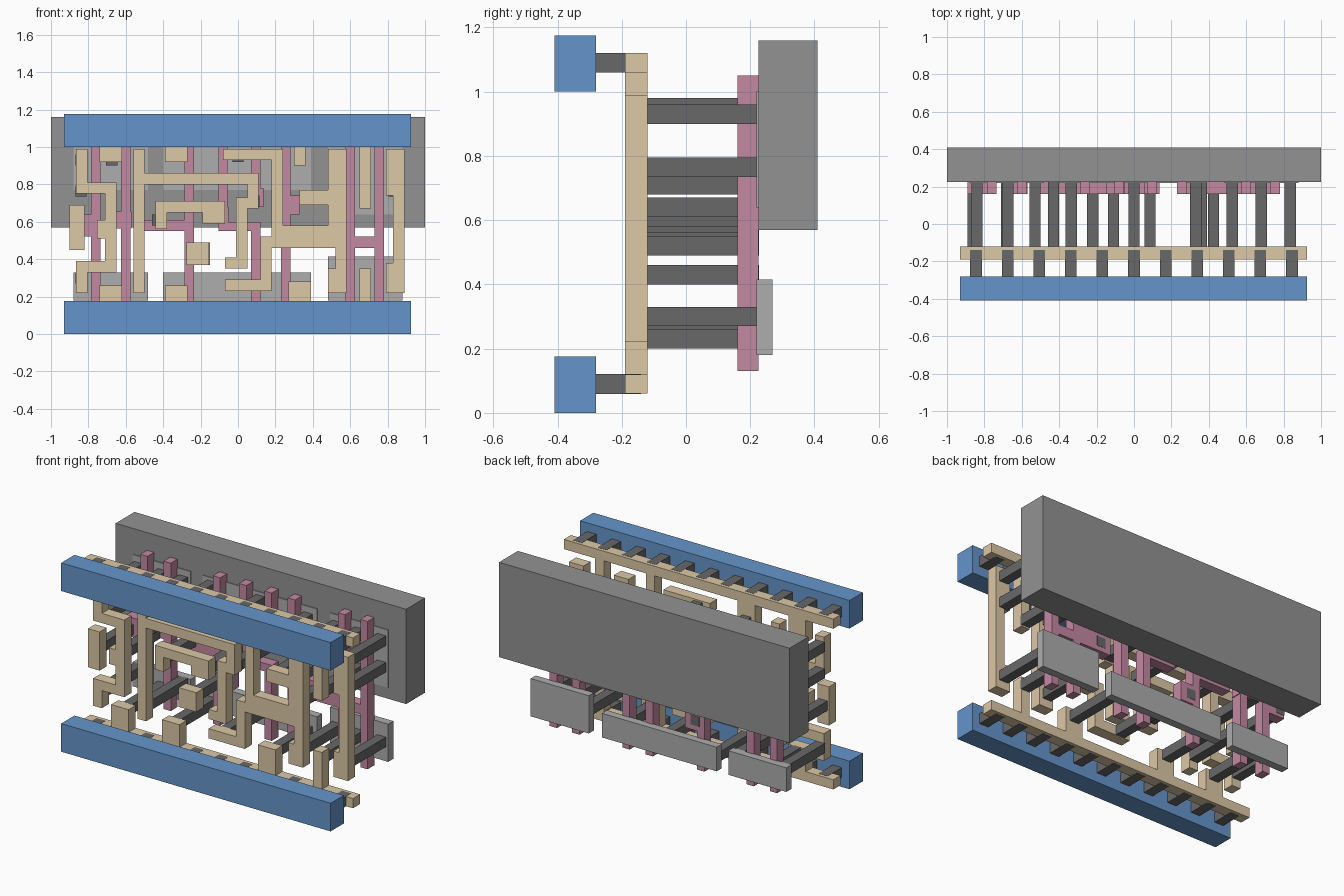
import bpy, bmesh

if "Cube" in bpy.data.objects:
    bpy.data.objects.remove(bpy.data.objects["Cube"])


def mat(name, c):
    m = bpy.data.materials.new(name)
    m.diffuse_color = (*c, 1)
    m.use_nodes = True
    m.node_tree.nodes["Principled BSDF"].inputs["Base Color"].default_value = m.diffuse_color
    return m


BLUE = mat("blue", (0.13, 0.30, 0.60))
SAND = mat("sand", (0.72, 0.58, 0.38))
PINK = mat("pink", (0.55, 0.25, 0.36))
DARK = mat("dark_grey", (0.14, 0.14, 0.14))
LIGHT = mat("light_grey", (0.42, 0.42, 0.42))
MID = mat("mid_grey", (0.29, 0.29, 0.29))


def stroke(w, x, z, *moves):
    """Rectangles along a square-cornered path: moves go up, across, up, across..."""
    h, out = w / 2, []
    for i, d in enumerate(moves):
        nx, nz = (x + d, z) if i % 2 else (x, z + d)
        out.append((min(x, nx) - h, min(z, nz) - h, max(x, nx) + h, max(z, nz) + h))
        x, z = nx, nz
    return out


def plate(name, rects, y0, y1, m):
    """Union of x-z rectangles in hundredths, extruded from y0 to y1."""
    xs = sorted({v for r in rects for v in (r[0], r[2])})
    zs = sorted({v for r in rects for v in (r[1], r[3])})
    bm = bmesh.new()
    pts = {}

    def vert(x, z):
        if (x, z) not in pts:
            pts[x, z] = bm.verts.new((x / 100, y0, z / 100))
        return pts[x, z]

    for a, b in zip(xs, xs[1:]):
        for c, d in zip(zs, zs[1:]):
            if any(r[0] <= a and b <= r[2] and r[1] <= c and d <= r[3] for r in rects):
                bm.faces.new([vert(a, c), vert(b, c), vert(b, d), vert(a, d)])
    res = bmesh.ops.extrude_face_region(bm, geom=bm.faces[:], use_keep_orig=True)
    for v in res["geom"]:
        if isinstance(v, bmesh.types.BMVert):
            v.co.y = y1
    bmesh.ops.recalc_face_normals(bm, faces=bm.faces[:])
    bmesh.ops.dissolve_limit(bm, angle_limit=0.01, verts=bm.verts[:], edges=bm.edges[:])
    me = bpy.data.meshes.new(name)
    bm.to_mesh(me)
    bm.free()
    me.materials.append(m)
    bpy.context.collection.objects.link(bpy.data.objects.new(name, me))


def post(name, x, z, y0, y1, h=3):
    plate(name, [(x - h, z - h, x + h, z + h)], y0, y1, DARK)


# Back slab with thin strips on its face and below it
plate("back_slab", [(-100, 57, 100, 116)], 0.225, 0.41, MID)
for n, x0, x1, low, up in (("left", -88, -48, 33, 77), ("middle", -40, 39, 33, 77),
                           ("right", 48, 88, 41.5, 64)):
    plate(n + "_lower_strip", [(x0, 18, x1, low)], 0.22, 0.27, LIGHT)
    plate(n + "_upper_strip", [(x0, up, x1, 100)], 0.22, 0.27, LIGHT)


# Pink upright bars, one of them stepped sideways, plus their side pads
def bar(name, *strokes):
    plate(name, [r for s in strokes for r in stroke(*s)], 0.16, 0.226, PINK)


for x in (-76, -60, -26, 25.5, 60, 75.5):
    bar("upright_bar", (5, x, 15.5, 87))
bar("stepped_bar", (5, 9.5, 15.5, 42, -17.5, 45))
bar("short_upright_bar", (5, 9.5, 70.5, 32), (8, 9.5, 72, 2))
for w, x, z, dx in ((12, -83, 58, 3), (9, -62.5, 61, 1), (6, -47, 58, 20), (12, -21, 43, 0),
                    (9, -10.5, 63.5, 1), (10, 28, 69, 0), (12, 42, 52, 12), (6, 63, 49, 9)):
    bar("bar_pad", (w, x, z, 0, dx))
    
# Dark posts from the tracks back to the strips and pads
for x, rows in ((-84, (30, 76.5, 93)), (-67.5, (23, 93)), (-53, (30, 76.5, 93)),
                (-33.5, (23, 95)), (0, (26, 95)), (33, (23, 93)), (52.5, (30, 76.5, 93)),
                (68, (30, 71, 93)), (83.5, (30, 76.5, 93))):
    for z in rows:
        post("strip_post", x, z, -0.125, 0.2275)
for x, z in ((-86, 57), (-68, 59), (-43, 61), (-22, 43), (-11, 64), (8.5, 71),
             (36, 72), (42.5, 52)):
    post("pad_post", x, z, -0.125, 0.2275)


# Sand-coloured tracks
def track(name, *strokes):
    plate(name, [r for s in strokes for r in stroke(*s)], -0.19, -0.12, SAND)


track("left_hook", (6, -83.5, 96, -18, 15.5, -42, -15.5, -11), (10, -70.5, 56, 0))
track("left_block", (8, -86, 49, 16))
track("long_branch", (6, -53, 96, -71), (6, -53, 83, 0, 61, -13, -6, -32, -6))
track("short_arch", (6, -41, 59, 9, 31), (12, -13, 65, 0))
track("centre_block", (12, -21.5, 43, 0))
track("right_branch", (6, -5, 96, 0, 26, -44), (12, 24, 52, 0, 28), (6, 15, 49, -23, -19),
      (10, 53, 94, -42), (6, 55, 52, -27), (10, 53, 27, 3), (8, 37, 73, 0, 16))
track("end_hook", (6, 86, 25, 71), (10, 84, 79, 15), (10, 84, 27, 6))

# Rails with stubs pointing inwards, and blue front rails joined by short posts
for n, z, s in (("bottom", 9, 1), ("top", 109, -1)):
    stubs = [(w, x, z + s * (w / 2 - 3), s * (reach - w))
             for w, x, reach in ((12, -68, 20), (12, -33, 20), (6, 68, 29 if s > 0 else 45),
                                 (12 if s > 0 else 6, 33, 22))]
    track(n + "_rail", (6, -90, z, 0, 179.5), *stubs)
    plate(n + "_front_rail", [(-93, z - 9, 92.5, z + 8.5)], -0.41, -0.28, BLUE)
    for i in range(-5, 6):
        post(n + "_short_post", i * 16.9, z, -0.285, -0.14, 3.1)
